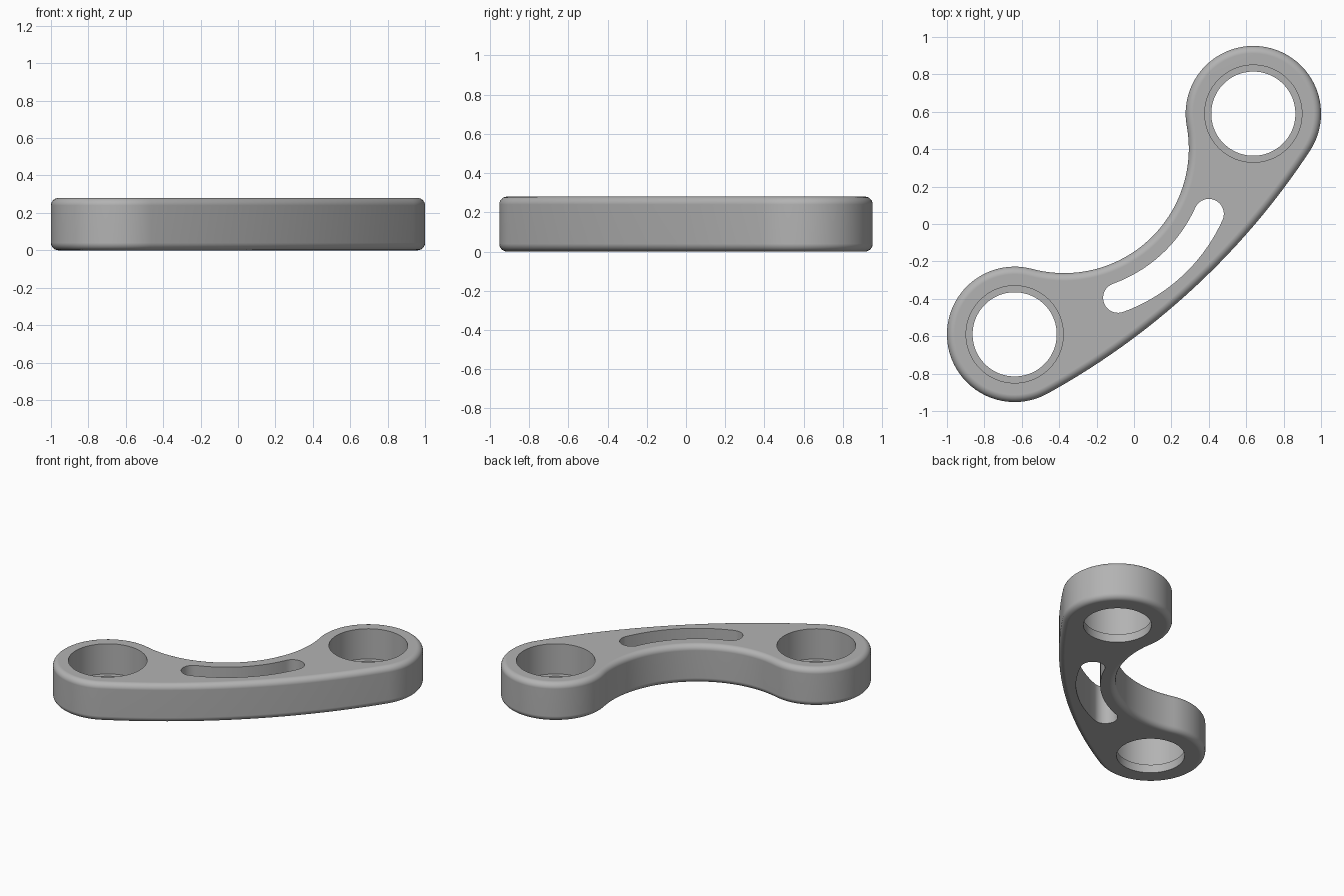
import bpy, bmesh
from math import atan2, cos, sin, hypot, pi
from mathutils import Matrix

if "Cube" in bpy.data.objects:
    bpy.data.objects.remove(bpy.data.objects["Cube"])

HEIGHT, FILLET = 0.28, 0.04
BOSS_X, BOSS_Y, BOSS_R = 0.638, 0.59, 0.362
HALF = hypot(BOSS_X, BOSS_Y)               # half the distance between bosses
INNER_C, OUTER_C = 0.55, 3.5               # centres of the two side arcs
TURN = Matrix.Rotation(atan2(BOSS_Y, BOSS_X), 4, 'Z')

steel = bpy.data.materials.new("satin_grey")
steel.use_nodes = True
GREY = (0.45, 0.45, 0.45, 1)
steel.diffuse_color = GREY
steel.node_tree.nodes["Principled BSDF"].inputs["Base Color"].default_value = GREY


def arc(cx, cy, r, start, end, n):
    steps = [start + (end - start) * i / n for i in range(n + 1)]
    return [(cx + r * cos(a), cy + r * sin(a)) for a in steps]


def outline(inset):
    """Four tangent arcs around the link, moved inward by inset."""
    r = BOSS_R - inset
    ai = atan2(INNER_C, HALF)
    ao = atan2(OUTER_C, HALF)
    r_in = hypot(HALF, INNER_C) - r
    r_out = hypot(HALF, OUTER_C) + r
    return (arc(HALF, 0, r, -ao, pi - ai, 56)[:-1]
            + arc(0, INNER_C, r_in, -ai, ai - pi, 48)[:-1]
            + arc(-HALF, 0, r, ai, pi + ao, 56)[:-1]
            + arc(0, OUTER_C, r_out, pi + ao, 2 * pi - ao, 40)[:-1])


def loft(name, layers):
    """Closed solid through stacked rings, given as (points, z)."""
    bm = bmesh.new()
    rings = [[bm.verts.new((x, y, z)) for x, y in pts] for pts, z in layers]
    for low, high in zip(rings, rings[1:]):
        for i in range(len(low)):
            bm.faces.new((low[i - 1], low[i], high[i], high[i - 1]))
    bm.faces.new(rings[0][::-1])
    bm.faces.new(rings[-1])
    bmesh.ops.recalc_face_normals(bm, faces=bm.faces)
    bm.transform(TURN)
    mesh = bpy.data.meshes.new(name)
    bm.to_mesh(mesh)
    bm.free()
    mesh.materials.append(steel)
    obj = bpy.data.objects.new(name, mesh)
    bpy.context.collection.objects.link(obj)
    return obj


# Link body with rounded rims
angles = [i * pi / 12 for i in range(7)]
rim = [(FILLET * (1 - sin(a)), FILLET * (1 - cos(a))) for a in angles]
layers = [(outline(d), z) for d, z in rim]
layers += [(outline(d), HEIGHT - z) for d, z in reversed(rim)]
link = loft("curved_link", layers)

# Stepped bores at both ends
cutters = []
for side, x in (("left", HALF), ("right", -HALF)):
    bore = arc(x, 0, 0.225, 0, 2 * pi, 80)[:-1]
    seat = arc(x, 0, 0.26, 0, 2 * pi, 80)[:-1]
    cutters.append(loft(side + "_bore_cutter", [
        (bore, -0.1), (bore, 0.06), (seat, 0.06), (seat, HEIGHT + 0.1)]))

# Curved slot following the inner side
SLOT_R, SLOT_HALF_WIDTH, SWEEP = 0.849, 0.08, 0.4
mid = -pi / 2
ends = [(SLOT_R * cos(a), INNER_C + SLOT_R * sin(a)) for a in (mid - SWEEP, mid + SWEEP)]
slot = (arc(0, INNER_C, SLOT_R + SLOT_HALF_WIDTH, mid - SWEEP, mid + SWEEP, 32)[:-1]
        + arc(*ends[1], SLOT_HALF_WIDTH, mid + SWEEP, mid + SWEEP + pi, 20)[:-1]
        + arc(0, INNER_C, SLOT_R - SLOT_HALF_WIDTH, mid + SWEEP, mid - SWEEP, 32)[:-1]
        + arc(*ends[0], SLOT_HALF_WIDTH, mid - SWEEP + pi, mid - SWEEP + 2 * pi, 20)[:-1])
cutters.append(loft("slot_cutter", [(slot, -0.1), (slot, HEIGHT + 0.1)]))

# Cut the openings and discard the cutters
bpy.ops.object.select_all(action='DESELECT')
link.select_set(True)
bpy.context.view_layer.objects.active = link
for cutter in cutters:
    cutter.hide_render = True
    cut = link.modifiers.new(cutter.name, 'BOOLEAN')
    cut.operation, cut.solver, cut.object = 'DIFFERENCE', 'EXACT', cutter
    bpy.ops.object.modifier_apply(modifier=cut.name)
    bpy.data.objects.remove(cutter)

# Smooth walls, crisp hole edges, flat caps
bpy.ops.object.shade_smooth_by_angle(angle=pi / 6)
weighted = link.modifiers.new("flat_caps", 'WEIGHTED_NORMAL')
weighted.keep_sharp = True
